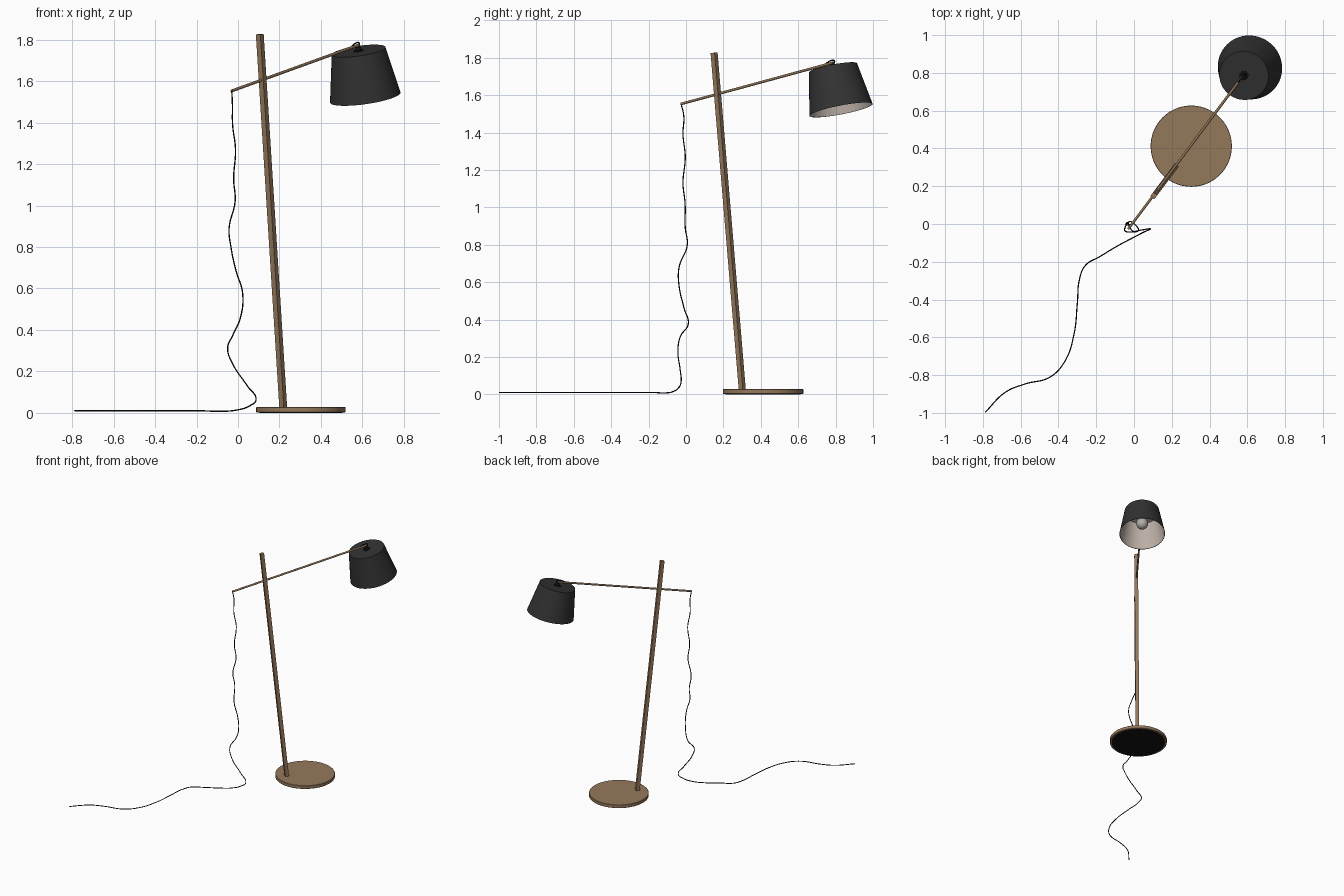
import bpy, bmesh, math
from mathutils import Vector, Matrix

if "Cube" in bpy.data.objects:
    bpy.data.objects.remove(bpy.data.objects["Cube"])


def mat(name, rgb):
    m = bpy.data.materials.new(name)
    m.diffuse_color = (*rgb, 1)
    m.use_nodes = True
    m.node_tree.nodes["Principled BSDF"].inputs["Base Color"].default_value = m.diffuse_color
    return m


WOOD = mat("brown wood", (0.30, 0.19, 0.105))
BLACK = mat("black", (0.006, 0.006, 0.006))
CHARCOAL = mat("charcoal fabric", (0.032, 0.032, 0.032))
LINING = mat("warm grey lining", (0.50, 0.43, 0.38))
BULB = mat("bulb grey", (0.45, 0.42, 0.39))


def frame(origin, up):
    """Matrix whose z follows up and whose x lies in the lamp's vertical plane."""
    z = Vector(up).normalized()
    side = Vector((-0.8, 0.6, 0))          # horizontal normal of the lamp plane
    y = (side - z * side.dot(z)).normalized()
    x = y.cross(z)
    m = Matrix((x, y, z)).transposed().to_4x4()
    m.translation = Vector(origin)
    return m


def finish(name, bm, mats, matrix=None, smooth=True):
    bmesh.ops.recalc_face_normals(bm, faces=bm.faces)
    me = bpy.data.meshes.new(name)
    bm.to_mesh(me)
    bm.free()
    ob = bpy.data.objects.new(name, me)
    bpy.context.collection.objects.link(ob)
    for m in mats:
        me.materials.append(m)
    if matrix:
        ob.matrix_world = matrix
    if smooth:
        bpy.ops.object.select_all(action='DESELECT')
        ob.select_set(True)
        bpy.context.view_layer.objects.active = ob
        bpy.ops.object.shade_smooth_by_angle(angle=math.radians(35))
    return ob


def lathe(name, profile, mats, matrix, n=64, inner_from=None):
    """Spin (r, z) profile; segments from index inner_from on take material 1."""
    bm = bmesh.new()
    rings = []
    for r, z in profile:
        if r < 1e-6:
            rings.append([bm.verts.new((0, 0, z))] * n)
        else:
            rings.append([bm.verts.new((r * math.cos(2 * math.pi * i / n),
                                        r * math.sin(2 * math.pi * i / n), z)) for i in range(n)])
    for k, (a, b) in enumerate(zip(rings, rings[1:])):
        for i in range(n):
            j = (i + 1) % n
            f = bm.faces.new(list(dict.fromkeys((a[i], a[j], b[j], b[i]))))
            f.material_index = int(inner_from is not None and k >= inner_from)
    return finish(name, bm, mats, matrix)


def rod(name, a, b, r, m, n=16):
    a, b = Vector(a), Vector(b)
    L = (b - a).length
    return lathe(name, [(0, 0), (r, 0), (r, L), (0, L)], [m], frame(a, b - a), n)


def cord(name, pts, r, m):
    cu = bpy.data.curves.new(name, 'CURVE')
    cu.dimensions = '3D'
    cu.bevel_depth, cu.bevel_resolution, cu.resolution_u = r, 2, 8
    cu.use_fill_caps = True
    sp = cu.splines.new('BEZIER')
    sp.bezier_points.add(len(pts) - 1)
    for p, co in zip(sp.bezier_points, pts):
        p.co = co
        p.handle_left_type = p.handle_right_type = 'AUTO'
    cu.materials.append(m)
    ob = bpy.data.objects.new(name, cu)
    bpy.context.collection.objects.link(ob)
    bpy.ops.object.select_all(action='DESELECT')
    ob.select_set(True)
    bpy.context.view_layer.objects.active = ob
    bpy.ops.object.convert(target='MESH')


# Base disc with a black pad under it
base = Matrix.Translation((0.303, 0.412, 0))
lathe("base", [(0, 0.003), (0.213, 0.003), (0.215, 0.005), (0.215, 0.027), (0.213, 0.029), (0, 0.029)],
      [WOOD], base, 96)
lathe("base_pad", [(0, 0), (0.2, 0), (0.2, 0.004), (0, 0.004)], [BLACK], base, 96)

# Square leaning pole
foot, head = Vector((0.219, 0.302, 0.012)), Vector((0.105, 0.150, 1.826))
bm = bmesh.new()
bmesh.ops.create_cube(bm, size=1)
bmesh.ops.scale(bm, vec=(0.027, 0.027, (head - foot).length), verts=bm.verts)
finish("pole", bm, [WOOD], frame((foot + head) / 2, head - foot), smooth=False)

# Arm through the pole
tail, tip = Vector((-0.030, -0.026, 1.553)), Vector((0.580, 0.788, 1.774))
rod("arm", tail, tip, 0.007, WOOD)

# Tilted shade, open below, with a lighter lining
up = Vector((-0.6 * 0.233, -0.8 * 0.233, 0.9725))
low = Vector((0.614, 0.829, 1.521))
F = frame(low, up)
H = 0.231
lathe("shade", [(0, H), (0.131, H), (0.172, 0), (0.169, 0), (0.128, H - 0.004), (0, H - 0.004)],
      [CHARCOAL, LINING], F, 96, inner_from=3)

# Cap on the shade, socket and bulb inside
lathe("shade_cap", [(0, H + 0.02), (0.012, H + 0.02), (0.015, H + 0.006), (0.025, H + 0.004),
                    (0.025, H - 0.002), (0, H - 0.002)], [BLACK], F, 32)
lathe("socket", [(0, H - 0.003), (0.02, H - 0.003), (0.02, H - 0.075), (0, H - 0.075)], [BLACK], F, 32)
bulb = [(0.016, H - 0.07)]
for i in range(13):
    a = math.radians(65 - 155 * i / 12)
    bulb.append((max(0, 0.045 * math.cos(a)) if i < 12 else 0, 0.105 + 0.045 * math.sin(a)))
lathe("bulb", bulb, [BULB], F, 32)

# Short cord loop from the arm tip into the cap
d = (tip - tail).normalized()
cap = low + up * (H + 0.015)
cord("tip_cord", [tip - d * 0.05 + Vector((0, 0, 0.006)), tip - d * 0.02 + Vector((0, 0, 0.014)),
                  tip + d * 0.008 + Vector((0, 0, 0.006)), cap], 0.0035, BLACK)

# Hanging cord that runs out over the floor
cord("power_cord", [
    tail, (-0.027, -0.012, 1.49), (-0.026, -0.016, 1.39), (-0.012, -0.004, 1.27), (-0.021, -0.016, 1.13),
    (-0.014, -0.005, 1.02), (-0.043, -0.004, 0.89), (-0.034, 0.007, 0.80), (-0.008, -0.037, 0.68),
    (0.022, -0.037, 0.58), (0.012, -0.010, 0.46), (-0.025, 0.012, 0.375), (-0.050, -0.030, 0.31),
    (-0.025, -0.043, 0.235), (0.045, -0.031, 0.13), (0.087, -0.027, 0.062), (0.058, -0.04, 0.035),
    (-0.010, -0.075, 0.013), (-0.08, -0.112, 0.008), (-0.18, -0.172, 0.01), (-0.258, -0.220, 0.01),
    (-0.288, -0.29, 0.01), (-0.300, -0.42, 0.01), (-0.317, -0.58, 0.01), (-0.365, -0.725, 0.01),
    (-0.444, -0.81, 0.01), (-0.577, -0.847, 0.01), (-0.68, -0.890, 0.01), (-0.788, -0.997, 0.01)],
    0.0032, BLACK)
